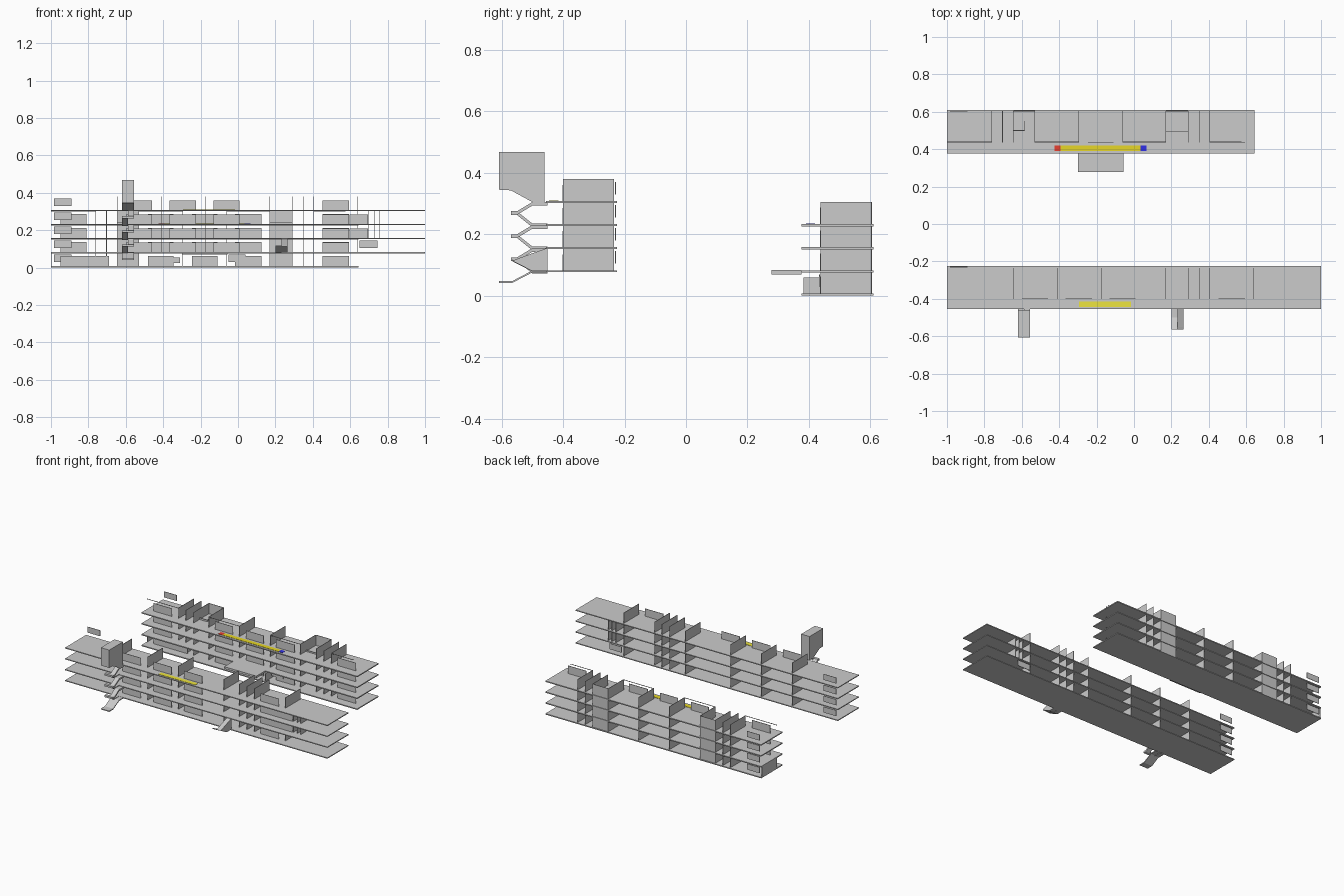
import bpy

T = 0.003   # thin wall thickness
STEP = 0.075  # storey height


def mesh_object(name, verts, faces, color=None):
    me = bpy.data.meshes.new(name)
    me.from_pydata(verts, [], faces)
    ob = bpy.data.objects.new(name, me)
    bpy.context.collection.objects.link(ob)
    if color:
        mat = bpy.data.materials.new(name + "_paint")
        mat.diffuse_color = color
        me.materials.append(mat)
    return ob


def prism(name, x0, x1, profile, color=None):
    """Extrude a counter-clockwise y-z profile along x."""
    n = len(profile)
    area = sum(profile[i][0] * profile[(i + 1) % n][1] - profile[(i + 1) % n][0] * profile[i][1]
               for i in range(n))
    if area < 0:
        profile = profile[::-1]
    verts = [(x, y, z) for x in (x0, x1) for y, z in profile]
    faces = [tuple(range(n - 1, -1, -1)), tuple(range(n, 2 * n))]
    faces += [(i, (i + 1) % n, n + (i + 1) % n, n + i) for i in range(n)]
    return mesh_object(name, verts, faces, color)


def box(name, x0, x1, y0, y1, z0, z1, color=None):
    return prism(name, x0, x1, [(y0, z0), (y1, z0), (y1, z1), (y0, z1)], color)


def cross_wall(name, x, y0, y1, z0, z1):
    box(name, x - T / 2, x + T / 2, y0, y1, z0, z1)


def long_wall(name, y, x0, x1, z0, z1):
    box(name, x0, x1, y - T / 2, y + T / 2, z0, z1)


def band(name, x0, x1, path, t=0.012):
    """Ribbon of constant vertical thickness below a y-z path."""
    prism(name, x0, x1, path + [(y, z - t) for y, z in reversed(path)])


# ---- front building: floors, partitions, panels, end signs
for f in range(4):
    z = 0.08 + STEP * f
    box("front_floor", -1, 1, -0.455, -0.225, z - 0.003, z + 0.003)
    panels = [(-0.6, -0.46), (-0.365, -0.225), (-0.13, 0.008), (0.453, 0.593)]
    xs = [-0.645, -0.41, -0.175, 0.17, 0.29, 0.348, 0.405, 0.64]
    if f in (1, 2):
        xs += [0.70, 0.73, 0.757]
        panels += [(0.595, 0.695)]
    for x in xs:
        cross_wall("front_partition", x, -0.4, -0.235, z, z + STEP)
    for a, b in panels:
        long_wall("front_panel", -0.4, a, b, z + 0.003, z + 0.055)
    long_wall("front_end_sign", -0.23, -0.985, -0.89, z + 0.025, z + 0.065)
long_wall("front_side_sign", -0.23, 0.65, 0.745, 0.105, 0.145)

# ---- back building: floors, partitions, panels, stairwell walls
for f in range(4):
    z = 0.005 + STEP * f
    box("back_floor", -1, 0.645, 0.376, 0.61, z - 0.004, z + 0.003)
    for x in (-0.76, -0.703, -0.645, -0.53, -0.295, -0.06, 0.17, 0.29, 0.348, 0.405):
        cross_wall("back_partition", x, 0.437, 0.603, z, z + STEP)
    panels = [(-0.48, -0.345), (-0.245, -0.11), (-0.015, 0.125), (0.453, 0.593)]
    panels += [(-0.95, -0.69)] if f == 0 else [(-0.95, -0.81)]
    for a, b in panels:
        long_wall("back_panel", 0.438, a, b, z + 0.003, z + 0.057)
    for a, b in ((-0.645, -0.53), (0.17, 0.29)):
        long_wall("stairwell_wall", 0.604, a, b, z, z + STEP)
    long_wall("back_end_sign", 0.603, -0.985, -0.89, z + 0.025, z + 0.065)
long_wall("stairwell_screen", 0.495, 0.17, 0.29, 0.23, 0.243)
long_wall("washroom_screen", 0.5, -0.645, -0.585, 0.23, 0.245)
cross_wall("washroom_screen_side", -0.585, 0.5, 0.55, 0.23, 0.245)
cross_wall("ground_end_wall", -0.9985, 0.437, 0.603, 0.005, 0.08)
for a, b in ((-1, -0.76), (-0.53, -0.295), (-0.06, 0.17), (0.405, 0.575)):
    box("top_rail", a, b, 0.437, 0.44, 0.301, 0.304)

# ---- entrance canopy and boards
box("entrance_canopy", -0.3, -0.055, 0.278, 0.376, 0.07, 0.084)
for x in (-0.295, -0.06):
    cross_wall("entrance_side", x, 0.382, 0.437, 0.008, 0.06)
long_wall("entrance_board", 0.435, -0.39, -0.31, 0.025, 0.055)
long_wall("entrance_board", 0.435, -0.05, 0.04, 0.03, 0.07)

# ---- corridor strips
YEL, RED, BLUE = (0.8, 0.68, 0.02, 1), (0.8, 0.05, 0.03, 1), (0.03, 0.03, 0.8, 1)
box("front_corridor_strip", -0.295, -0.015, -0.445, -0.415, 0.3075, 0.310, (0.85, 0.78, 0.05, 1))
box("back_corridor_strip", -0.393, 0.035, 0.39, 0.42, 0.2325, 0.235, YEL)
box("strip_start", -0.424, -0.393, 0.39, 0.42, 0.2325, 0.235, RED)
box("strip_end", 0.035, 0.066, 0.39, 0.42, 0.2325, 0.235, BLUE)

# ---- tall outside stair: tower head and zigzag flights
XL, XM, XR = -0.62, -0.588, -0.556
prism("stair_tower_head", XL, XR, [(-0.46, 0.468), (-0.608, 0.468), (-0.608, 0.345),
                                   (-0.57, 0.343), (-0.5, 0.305), (-0.46, 0.305)])
for h in (0.305, 0.23, 0.155):
    band("stair_flight_down", XM, XR, [(-0.45, h), (-0.5, h), (-0.55, h - 0.03), (-0.57, h - 0.03)])
    band("stair_flight_up", XL, XM, [(-0.57, h - 0.03), (-0.55, h - 0.03), (-0.5, h - 0.07), (-0.45, h - 0.07)])
    box("stair_landing", XL, XR, -0.57, -0.55, h - 0.042, h - 0.03)
band("stair_foot", XL, XR, [(-0.45, 0.082), (-0.5, 0.082), (-0.565, 0.048), (-0.608, 0.048)], 0.006)

# ---- short outside stair
band("short_stair_lower", 0.2, 0.232, [(-0.45, 0.085), (-0.5, 0.085), (-0.565, 0.118)], 0.006)
prism("short_stair_upper", 0.232, 0.264, [(-0.45, 0.08), (-0.5, 0.08), (-0.565, 0.114),
                                          (-0.55, 0.12), (-0.45, 0.156)])
